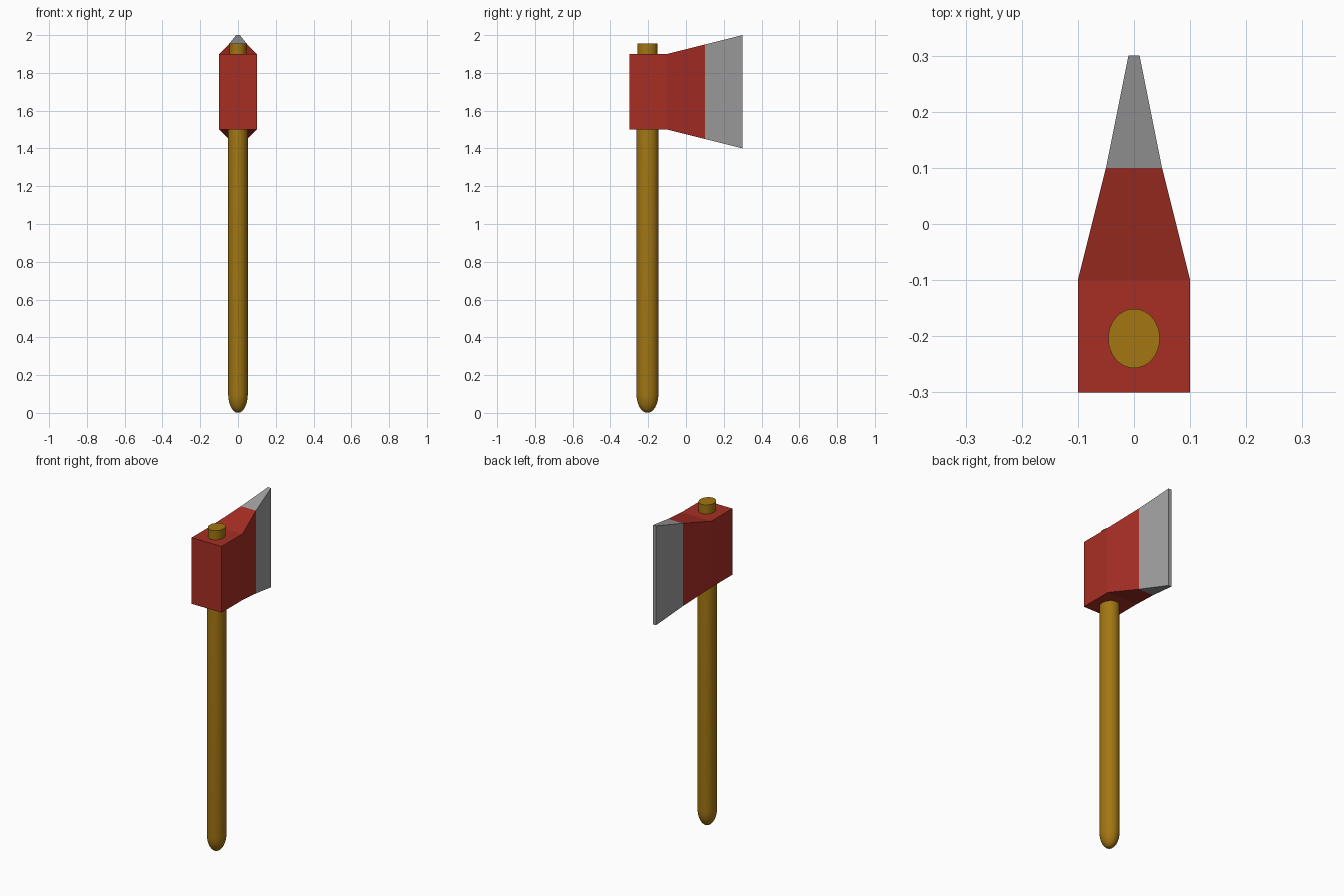
import bpy, bmesh, math

if "Cube" in bpy.data.objects:
    bpy.data.objects.remove(bpy.data.objects["Cube"])


def material(name, rgb):
    m = bpy.data.materials.new(name)
    m.diffuse_color = (*rgb, 1)
    m.use_nodes = True
    m.node_tree.nodes["Principled BSDF"].inputs["Base Color"].default_value = m.diffuse_color
    return m


def loft(name, rings, mat=None, cap_start=True, cap_end=True):
    """Skin a list of equal-length point rings into one object."""
    bm = bmesh.new()
    loops = [[bm.verts.new(p) for p in ring] for ring in rings]
    for a, b in zip(loops, loops[1:]):
        n = len(a)
        for i in range(n):
            j = (i + 1) % n
            bm.faces.new((a[i], a[j], b[j], b[i]))
    if cap_start:
        bm.faces.new(loops[0][::-1])
    if cap_end:
        bm.faces.new(loops[-1])
    bmesh.ops.recalc_face_normals(bm, faces=bm.faces)
    mesh = bpy.data.meshes.new(name)
    bm.to_mesh(mesh)
    bm.free()
    obj = bpy.data.objects.new(name, mesh)
    bpy.context.collection.objects.link(obj)
    if mat:
        mesh.materials.append(mat)
    return obj


def section(y, half_width, half_height, zc=1.7):
    return [(sx * half_width, y, zc + sz * half_height)
            for sx, sz in ((1, -1), (1, 1), (-1, 1), (-1, -1))]


def oval(z, rx, ry, yc=-0.204, n=32):
    return [(rx * math.cos(2 * math.pi * i / n),
             yc + ry * math.sin(2 * math.pi * i / n), z) for i in range(n)]


red = material("red_paint", (0.39, 0.028, 0.018))
wood = material("wood", (0.36, 0.18, 0.006))
steel = material("steel", (0.35, 0.35, 0.35))

# Painted head: square poll, then a flaring cheek
neck = section(0.1, 0.05, 0.25)
loft("axe_head", [section(-0.3, 0.1, 0.2), section(-0.1, 0.1, 0.2), neck],
     red, cap_end=False)

# Bare steel cutting edge
loft("blade", [neck, section(0.3, 0.01, 0.3)], steel, cap_start=False)

# Oval handle: rounded butt, long shaft, thinner tenon through the head
RX, RY, DOME = 0.052, 0.058, 0.1
rings = []
for k in range(1, 9):
    a = math.pi / 2 * k / 8
    rings.append(oval(DOME * (1 - math.cos(a)), RX * math.sin(a), RY * math.sin(a)))
rings += [oval(1.55, RX, RY), oval(1.6, 0.046, 0.053), oval(1.955, 0.046, 0.053)]
handle = loft("handle", rings, wood)

bpy.context.view_layer.objects.active = handle
handle.select_set(True)
bpy.ops.object.shade_smooth_by_angle(angle=math.radians(35))
